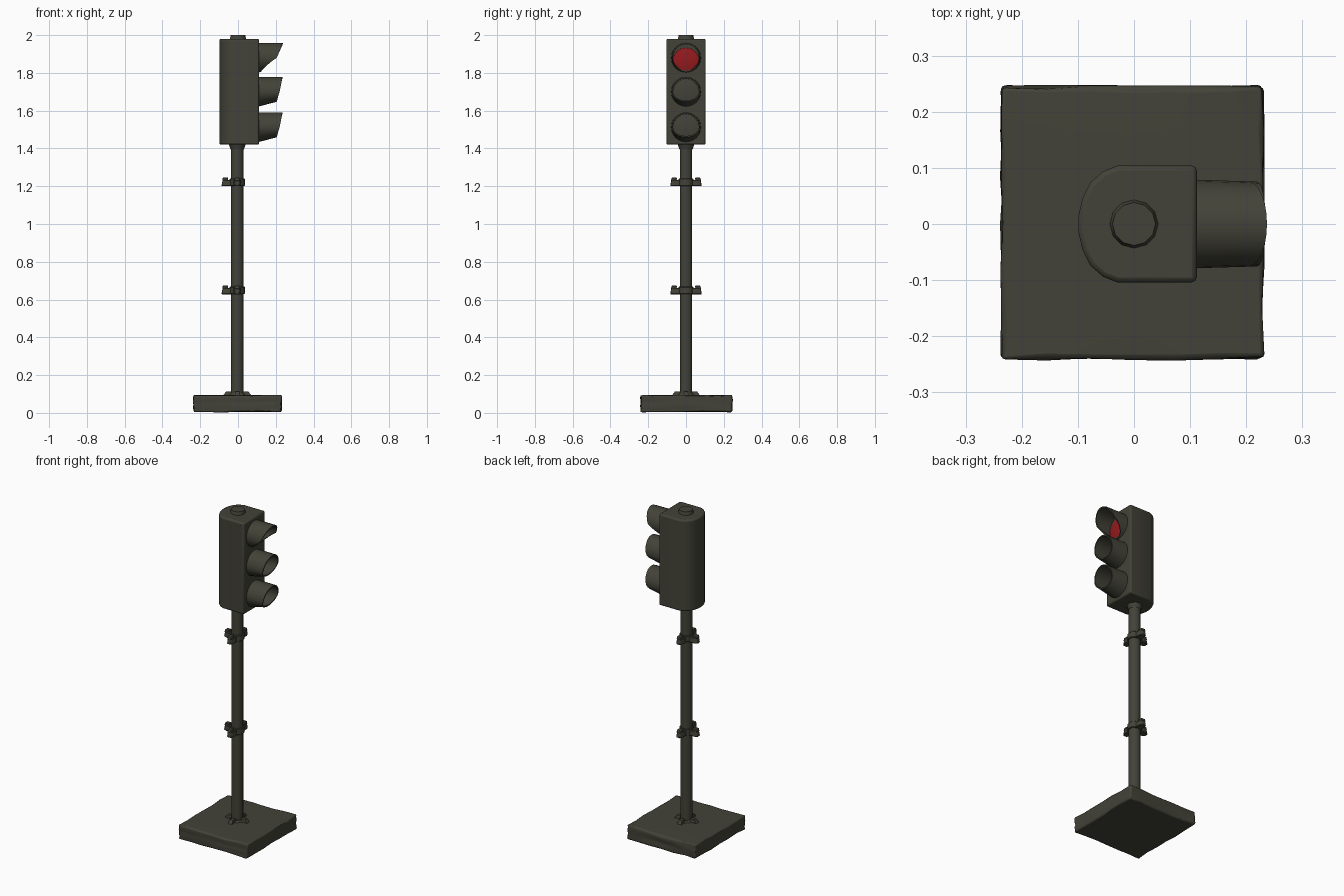
import bpy, bmesh, math, random
from mathutils import Vector

random.seed(4)
if "Cube" in bpy.data.objects:
    bpy.data.objects.remove(bpy.data.objects["Cube"])


def material(name, rgb):
    m = bpy.data.materials.new(name)
    m.use_nodes = True
    m.diffuse_color = (*rgb, 1)
    bsdf = m.node_tree.nodes["Principled BSDF"]
    bsdf.inputs["Base Color"].default_value = (*rgb, 1)
    bsdf.inputs["Roughness"].default_value = 0.8
    return m


OLIVE = material("dark olive metal", (0.056, 0.055, 0.040))
RED = material("red lens", (0.30, 0.010, 0.012))


def finish(name, bm, mat=OLIVE, bevel=0, segments=2, angle=35):
    bmesh.ops.recalc_face_normals(bm, faces=bm.faces)
    mesh = bpy.data.meshes.new(name)
    bm.to_mesh(mesh)
    bm.free()
    ob = bpy.data.objects.new(name, mesh)
    bpy.context.collection.objects.link(ob)
    mesh.materials.append(mat)
    bpy.ops.object.select_all(action="DESELECT")
    bpy.context.view_layer.objects.active = ob
    ob.select_set(True)
    if bevel:
        mod = ob.modifiers.new("soft edges", "BEVEL")
        mod.width, mod.segments = bevel, segments
    bpy.ops.object.shade_smooth_by_angle(angle=math.radians(angle))
    return ob


def prism(bm, outline, z0, z1, top_scale=1.0, pivot=(0, 0)):
    """Extrude a plan outline upward, optionally tapering it."""
    low = [bm.verts.new((x, y, z0)) for x, y in outline]
    px, py = pivot
    high = [bm.verts.new((px + (x - px) * top_scale, py + (y - py) * top_scale, z1))
            for x, y in outline]
    n = len(outline)
    bm.faces.new(low)
    bm.faces.new(high)
    for i in range(n):
        bm.faces.new((low[i], low[(i + 1) % n], high[(i + 1) % n], high[i]))


def circle(r, n=16, cx=0.0, cy=0.0):
    return [(cx + r * math.cos(math.tau * i / n), cy + r * math.sin(math.tau * i / n))
            for i in range(n)]


POLE_X = -0.004

# Uneven cast base slab
bm = bmesh.new()
bmesh.ops.create_cube(bm, size=1)
bmesh.ops.subdivide_edges(bm, edges=bm.edges[:], cuts=5, use_grid_fill=True)
for v in bm.verts:
    side = max(abs(v.co.x), abs(v.co.y)) > 0.49
    top = v.co.z > 0.49
    v.co = Vector((v.co.x * 0.464 - 0.003, v.co.y * 0.484 + 0.002, 0.05 + v.co.z * 0.088))
    if side:
        v.co.x += random.uniform(-0.004, 0.004)
        v.co.y += random.uniform(-0.004, 0.004)
        v.co.z += random.uniform(-0.004, 0.002 if top else 0.004)
for v in bm.verts:
    v.co.z = max(v.co.z, 0)
slab = finish("base_slab", bm, angle=50)
mod = slab.modifiers.new("soft edges", "BEVEL")
mod.width, mod.segments, mod.angle_limit = 0.007, 2, math.radians(50)

# Pole
bm = bmesh.new()
prism(bm, circle(0.033, 16, POLE_X), 0.085, 1.43)
finish("pole", bm)

# Foot flange and gussets
bm = bmesh.new()
prism(bm, circle(0.046, 12, POLE_X), 0.09, 0.105, 0.8, (POLE_X, 0))
for k in range(4):
    a = math.tau * k / 4
    c, s = math.cos(a), math.sin(a)
    pts = [(0.02, -0.014), (0.078, -0.014), (0.078, 0.014), (0.02, 0.014)]
    prism(bm, [(POLE_X + r * c - w * s, r * s + w * c) for r, w in pts],
          0.088, 0.114, 0.75, (POLE_X, 0))
finish("foot_flange", bm)


# Clamp brackets: collar with three flared lugs
def clamp(name, z):
    bm = bmesh.new()
    prism(bm, circle(0.04, 12, POLE_X), z - 0.02, z + 0.018)
    for a in (math.pi / 2, math.pi, -math.pi / 2):
        c, s = math.cos(a), math.sin(a)
        pts = [(0.02, -0.02), (0.066, -0.02), (0.084, -0.012),
               (0.084, 0.012), (0.066, 0.02), (0.02, 0.02)]
        prism(bm, [(POLE_X + r * c - w * s, r * s + w * c) for r, w in pts],
              z - 0.022, z + 0.012, 0.92, (POLE_X, 0))
        tip = [(0.05, -0.014), (0.08, -0.014), (0.08, 0.014), (0.05, 0.014)]
        prism(bm, [(POLE_X + r * c - w * s, r * s + w * c) for r, w in tip],
              z + 0.005, z + 0.024, 0.95, (POLE_X, 0))
    finish(name, bm, bevel=0.003, segments=1)


clamp("lower_clamp", 0.65)
clamp("upper_clamp", 1.222)

# Signal housing: flat face toward +x, rounded back
half = [(0.112, 0.104), (-0.03, 0.104), (-0.055, 0.094),
        (-0.078, 0.074), (-0.092, 0.046), (-0.099, 0.015)]
plan = half + [(x, -y) for x, y in reversed(half)]
bm = bmesh.new()
prism(bm, plan, 1.42, 1.98)
finish("signal_housing", bm, bevel=0.009, segments=2)

# Cap above and socket below the housing
bm = bmesh.new()
prism(bm, circle(0.045, 12, 0.0), 1.972, 2.0, 0.85)
finish("top_cap", bm)
bm = bmesh.new()
prism(bm, circle(0.035, 12, POLE_X), 1.395, 1.425, 1.3, (POLE_X, 0))
finish("pole_socket", bm)


# Lens: shallow dome facing +x
def lens(name, z, ry, rz, mat):
    bm = bmesh.new()
    n = 16
    rings = []
    for x, f in ((0.106, 1.0), (0.116, 0.97), (0.122, 0.55)):
        rings.append([bm.verts.new((x, ry * f * c, z + rz * f * s)) for c, s in circle(1, n)])
    for a, b in zip(rings, rings[1:]):
        for i in range(n):
            bm.faces.new((a[i], a[(i + 1) % n], b[(i + 1) % n], b[i]))
    bm.faces.new(rings[-1])
    bm.faces.new(rings[0])
    finish(name, bm, mat, angle=60)


# Visor: thin tube whose front edge reach depends on height
def visor(name, z, reach, droop=0.0):
    bm = bmesh.new()
    n, r, t = 24, 0.079, 0.007
    loops = [[], [], [], []]
    for i in range(n):
        a = math.tau * i / n
        c, s = math.cos(a), math.sin(a)
        end = reach(s)
        f = (end - 0.105) / 0.13
        tip = r * (1 - 0.05 * f)
        lift = (0.004 if s > 0 else 0.03) * f * abs(s) - droop * f
        for loop, x, rad, dz in ((loops[0], 0.105, r, 0), (loops[1], end, tip, lift),
                                 (loops[2], end, tip - t, lift), (loops[3], 0.105, r - t, 0)):
            loop.append(bm.verts.new((x, rad * c, z + rad * s + dz)))
    for k in range(4):
        a, b = loops[k], loops[(k + 1) % 4]
        for i in range(n):
            bm.faces.new((a[i], a[(i + 1) % n], b[(i + 1) % n], b[i]))
    finish(name, bm, angle=50)


def cutaway(s):
    return 0.2 + 0.036 * s if s > 0.15 else max(0.122, 0.205 - 0.09 * (0.15 - s))


def full(s):
    return 0.22 + 0.015 * s


def hood(s):
    return 0.205 + 0.032 * s if s > 0 else 0.205 + 0.085 * s


lens("red_light", 1.868, 0.07, 0.066, RED)
lens("middle_light", 1.70, 0.071, 0.071, OLIVE)
lens("bottom_light", 1.512, 0.071, 0.071, OLIVE)
visor("top_visor", 1.88, hood)
visor("middle_visor", 1.70, full)
visor("bottom_visor", 1.512, full)
